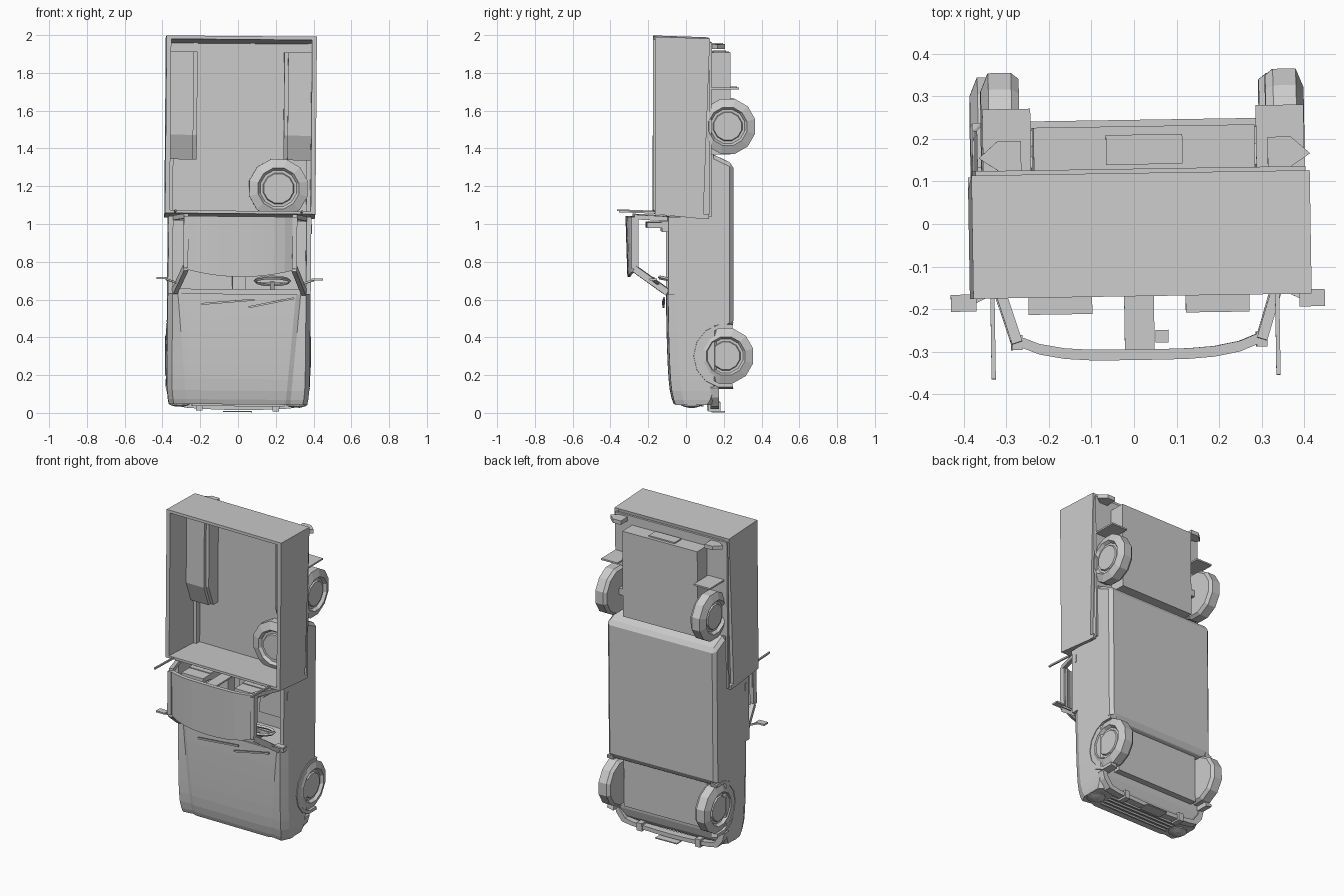
import bpy, bmesh, math
from mathutils import Vector, Matrix

default_cube = bpy.data.objects.get("Cube")
if default_cube:
    bpy.data.objects.remove(default_cube)

# key levels: the truck stands on its nose, so z runs nose to tail and +y is its underside
HALF = 0.378
BELT = -0.1
ROOF = -0.3
RIM = -0.17
DECK = 0.115
UNDER = 0.245
SCREEN = 0.63
CAB_BACK = 1.04
TAIL = 1.995
AXLE_Y = 0.205
FRONT_AXLE = 0.305
REAR_AXLE = 1.52
TYRE = 0.15
TREAD = 0.045
WALL = 0.025
THIN = 0.01
SIDES = ((-1, "right"), (1, "left"))

grey = (0.6, 0.6, 0.6, 1)
material = bpy.data.materials.new("plain grey")
material.use_nodes = True
material.diffuse_color = grey
material.node_tree.nodes["Principled BSDF"].inputs["Base Color"].default_value = grey

# slight twist and lean of the whole truck
twist = Matrix.Rotation(math.radians(0.9), 4, 'Z')
lean = Matrix.Rotation(math.radians(0.5), 4, 'Y')
POSE = twist @ lean


def loft(name, rings, closed=False):
    """Skin a list of equal rings of points, capping the ends unless closed."""
    bm = bmesh.new()
    loops = [[bm.verts.new(point) for point in ring] for ring in rings]
    pairs = list(zip(loops, loops[1:]))
    if closed:
        pairs.append((loops[-1], loops[0]))
    else:
        bm.faces.new(loops[0])
        bm.faces.new(loops[-1])
    for near, far in pairs:
        for i in range(len(near)):
            bm.faces.new((near[i - 1], near[i], far[i], far[i - 1]))
    bmesh.ops.recalc_face_normals(bm, faces=bm.faces)
    bm.transform(POSE)
    mesh = bpy.data.meshes.new(name)
    bm.to_mesh(mesh)
    bm.free()
    mesh.materials.append(material)
    part = bpy.data.objects.new(name, mesh)
    bpy.context.collection.objects.link(part)
    return part


def prism(name, left, right, outline):
    """Side outline in y and z, extruded across x."""
    return loft(name, [[(x, y, z) for y, z in outline] for x in (left, right)])


def box(name, left, right, top, under, low, high):
    return prism(name, left, right, [(top, low), (under, low), (under, high), (top, high)])


def bar(name, start, end, width, depth):
    """Rectangular bar between two points."""
    start, end = Vector(start), Vector(end)
    turn = (end - start).to_track_quat('Z', 'Y')
    w, d = width / 2, depth / 2
    corners = [turn @ Vector(c) for c in ((-w, -d, 0), (w, -d, 0), (w, d, 0), (-w, d, 0))]
    return loft(name, [[p + c for c in corners] for p in (start, end)])


def lathe(name, centre, axis, profile, sides=12):
    """Turn a profile of radius and offset about an axis."""
    turn = Vector(axis).to_track_quat('Z', 'Y')
    angles = [math.tau * (i + 0.5) / sides for i in range(sides)]
    return loft(name, [[Vector(centre) + turn @ Vector((r * math.cos(a), r * math.sin(a), h)) for a in angles]
                       for r, h in profile])


def wheel(name, centre, axis, radius=TYRE):
    """Chamfered tyre with a dished rim and a raised hub."""
    tyre = [(0.6, -1), (0.9, -1), (1, -0.6), (1, 0.6), (0.7, 1)]
    rim = [(0.62, 0.6), (0.53, 0.6), (0.5, 0.8)]
    lathe(name, centre, axis, [(r * radius, h * TREAD) for r, h in tyre + rim])


def chamfer(part, width):
    modifier = part.modifiers.new("chamfer", 'BEVEL')
    modifier.width = width
    modifier.segments = 1


# hood and fenders: one shell whose front end rounds off
def nose_ring(t):
    slope, rounding = (1 - t) ** 2, (1 - t) ** 12
    top = BELT + 0.02 * slope + 0.02 * rounding
    bottom = 0.17 - 0.04 * rounding
    wide = HALF - 0.012 * rounding
    crease = 0.25 + 0.05 * t
    half = [(crease, top), (crease + WALL, top + THIN), (wide - WALL, top), (wide, top + 0.05),
            (wide, bottom - WALL), (wide - WALL, bottom)]
    section = half + [(-x, y) for x, y in reversed(half)]
    z = 0.045 + t * (SCREEN - 0.045)
    return [(x, y, z) for x, y in section]


loft("hood_and_fenders", [nose_ring((i / 8) ** 1.5) for i in range(9)])
box("front_axle_box", -0.29, 0.29, DECK, AXLE_Y, FRONT_AXLE - TYRE, FRONT_AXLE + TYRE)

# floor pan with sloping ends
pan_front = FRONT_AXLE + TYRE - THIN
pan_back = REAR_AXLE - TYRE
pan = prism("floor_pan", -HALF, HALF, [(DECK, pan_front), (AXLE_Y, pan_front), (UNDER, pan_front + WALL),
                                       (UNDER, pan_back - 0.05), (0.14, pan_back), (DECK, pan_back)])
chamfer(pan, 0.02)

# cab tub: doors, and skirts under the bed
for s, side in SIDES:
    box(side + "_door", s * (HALF - WALL), s * HALF, BELT, 0.17, SCREEN, CAB_BACK)
    box(side + "_bed_skirt", s * (HALF - WALL), s * HALF, 0.08, 0.14, CAB_BACK, pan_back)
    box(side + "_door_handle", s * HALF, s * (HALF + 0.004), -0.07, -0.06, 0.95, 1)
box("cab_back_wall", -HALF, HALF, BELT, DECK, CAB_BACK - WALL, CAB_BACK)
box("dashboard", -HALF + WALL, HALF - WALL, BELT + THIN, DECK, SCREEN, SCREEN + WALL)
box("console", -0.035, 0.035, 0.05, DECK, SCREEN, 0.96)


# roof: crowned panel with a bowed front edge
def roof_ring(u):
    x = u * 0.295
    top = ROOF - 0.02 + 0.04 * u ** 4
    front = 0.72 + 0.04 * u ** 2
    return [(x, top, CAB_BACK), (x, top + THIN, front), (x, top + WALL, front), (x, top + WALL, CAB_BACK)]


loft("roof", [roof_ring(i / 5) for i in range(-5, 6)])

# pillars, mirrors, aerials and seats
for s, side in SIDES:
    sill = s * (HALF - 0.035)
    eave = s * 0.288
    front_corner = (eave, ROOF + WALL, 0.765)
    back_corner = (eave, ROOF + WALL, CAB_BACK)
    bar(side + "_front_pillar", (sill, BELT, SCREEN + THIN), front_corner, WALL, 0.035)
    bar(side + "_rear_pillar", (sill, BELT, CAB_BACK - THIN), back_corner, WALL, WALL)
    bar(side + "_roof_rail", front_corner, back_corner, WALL, 0.035)
    bar(side + "_mirror_arm", (s * 0.33, -0.15, 0.685), (s * 0.39, -0.18, 0.705), THIN, THIN)
    box(side + "_mirror", s * 0.38, s * 0.44, -0.2, -0.16, 0.705, 0.715)
    aerial = s * 0.335 - THIN
    bar(side + "_aerial", (aerial, BELT, 1.06), (aerial, -0.36, 1.07), THIN, THIN)
    inner, outer = s * 0.11, s * 0.26
    box(side + "_seat_back", inner, outer, -0.13, DECK, 0.96, CAB_BACK - WALL)
    box(side + "_seat_headrest", inner, outer, -0.21, -0.13, 0.98, 1.01)
    box(side + "_seat_cushion", inner, outer, 0.05, DECK, 0.76, 0.96)
bar("rear_window_divider", (0, BELT, CAB_BACK - THIN), (0, ROOF, CAB_BACK - THIN), 0.07, THIN)
box("rear_view_mirror", 0.04, 0.07, -0.28, -0.25, 0.76, 0.77)

# wipers and steering wheel
wiper_y = BELT - 0.02
bar("right_wiper", (-0.2, wiper_y, 0.575), (0.08, wiper_y, 0.6), THIN, THIN)
bar("left_wiper", (0.05, wiper_y, 0.56), (0.29, wiper_y, 0.61), THIN, THIN)
hub = Vector((0.175, -0.055, 0.7))
tilt = Matrix.Rotation(math.radians(-12), 3, 'X')


def rim_ring(angle):
    outward = Vector((math.cos(angle), math.sin(angle), 0))
    up = Vector((0, 0, THIN))
    return [hub + tilt @ p for p in (outward * 0.1, outward * 0.09 + up, outward * 0.08, outward * 0.09 - up)]


loft("steering_wheel", [rim_ring(math.tau * i / 12) for i in range(12)], closed=True)
reach = Vector((0.09, 0, 0))
bar("steering_spoke", hub - reach, hub + reach, THIN, 0.02)
bar("steering_column", hub, hub + Vector((0, 0.03, SCREEN - hub.z)), WALL, WALL)

# cargo bed: floor, side walls and ends
bed_half = HALF + 0.02
wall_front, wall_back = 0.085, 0.12
bed_front = CAB_BACK - THIN
housing_front, housing_back = 1.34, 1.91
box("bed_floor", -HALF - THIN, HALF + THIN, DECK, 0.13, bed_front + THIN, TAIL - 0.03)
for s, side in SIDES:
    prism(side + "_bed_wall", s * (bed_half - WALL), s * bed_half,
          [(RIM, bed_front + WALL), (wall_front, bed_front), (wall_back, TAIL - THIN), (RIM, TAIL)])
prism("bed_front_wall", -bed_half, bed_half, [(RIM, bed_front + WALL), (DECK, bed_front),
                                              (DECK, bed_front + WALL), (RIM, bed_front + 0.04)])
prism("tailgate", -bed_half, bed_half, [(RIM, TAIL - 0.018), (DECK, TAIL - 0.04), (wall_back, TAIL - THIN), (RIM, TAIL)])

# wheel housings with a sloping front and a chamfered inner edge
for s, side in SIDES:
    for part, inner, outer, top in (("housing", 0.25, HALF, 0), ("housing_edge", 0.23, 0.25, 0.02)):
        prism(side + "_wheel_" + part, s * inner, s * outer,
              [(DECK, housing_front), (top + 0.05, housing_front), (top, housing_front + 0.13),
               (top, housing_back), (DECK, housing_back)])
wheel("spare_wheel", (0.205, 0.095, 1.19), (0, -1, 0), TYRE + THIN)

# rear chassis, plate, flaps and bumper ends, set a touch to the left
offset = THIN
box("rear_chassis", offset - 0.26, offset + 0.26, DECK, 0.23, pan_back, housing_back)
box("rear_plate", offset - 0.09, offset + 0.09, 0.14, 0.21, housing_back, housing_back + 0.008)
for s, side in SIDES:
    box(side + "_mud_flap", offset + s * 0.265, offset + s * HALF, DECK, 0.275, 1.715, 1.725)
    outline = [(0.29, 0.13), (0.345, 0.13), (0.39, 0.16), (0.345, 0.2), (0.29, 0.2)]
    loft(side + "_rear_bumper_end", [[(offset + s * x, y, z) for x, y in outline] for z in (1.93, 1.955)])

# wheels, axle and front arches
for s, side in SIDES:
    wheel(side + "_front_wheel", (s * 0.34, AXLE_Y, FRONT_AXLE), (s, 0, 0))
    wheel(side + "_rear_wheel", (offset + s * 0.335, AXLE_Y + THIN, REAR_AXLE), (s, 0, 0))
    arch = []
    for i in range(-4, 5):
        y, z = -math.cos(i * math.pi / 7), math.sin(i * math.pi / 7)
        edge = [(HALF - 0.04, TYRE), (HALF + 0.004, TYRE), (HALF + 0.004, TYRE + 0.02), (HALF - 0.04, TYRE + 0.03)]
        arch.append([(s * x, AXLE_Y + r * y, FRONT_AXLE + r * z) for x, r in edge])
    loft(side + "_front_arch", arch)
bar("rear_axle", (-0.3, AXLE_Y, REAR_AXLE), (0.3, AXLE_Y, REAR_AXLE), 0.04, 0.04)

# front end: lamps, grille, bumper and plate
for s, side in SIDES:
    lathe(side + "_headlamp", (s * 0.31, WALL, 0.05), (0, 0, -1), [(0.055, -0.02), (0.055, THIN), (0.02, 0.02)])
    box(side + "_bumper_guard", s * 0.185, s * 0.22, 0.115, 0.18, THIN, 0.06)
for i in range(4):
    y = 0.03 * i - 0.01
    box("grille_bar", -UNDER, UNDER, y, y + THIN, 0.035, 0.05)


def bumper_ring(u):
    x = u * (HALF + 0.004)
    z = 0.015 + 0.02 * u ** 2 + 0.1 * u ** 20
    inside = 0.93 * x
    return [(x, 0.125, z), (x, RIM * -1, z), (inside, RIM * -1, z + WALL), (inside, 0.125, z + WALL)]


loft("front_bumper", [bumper_ring(math.sin(i * math.pi / 12)) for i in range(-6, 7)])
box("front_plate", -0.075, 0.075, 0.135, 0.205, 0.004, THIN)
